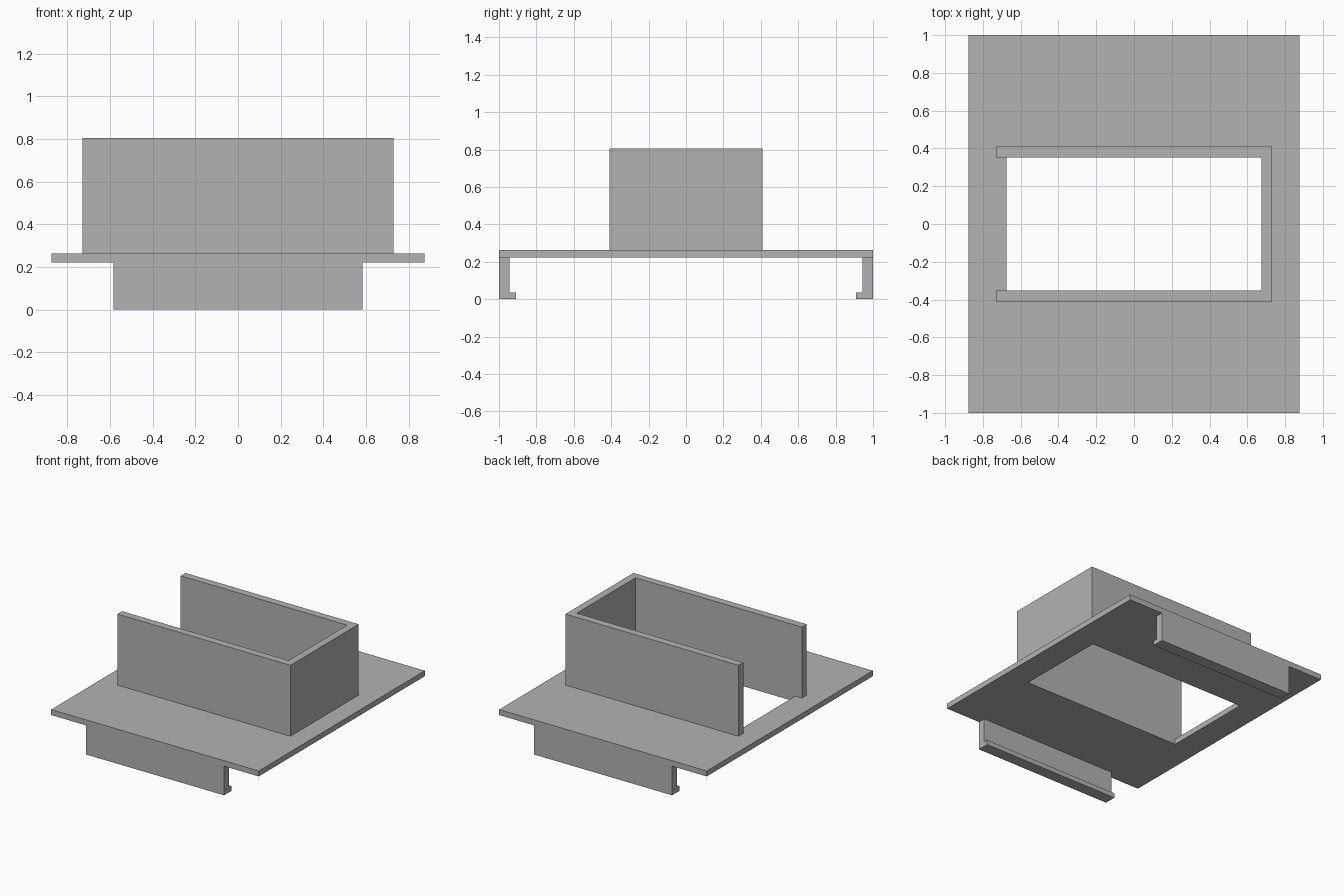
import bpy
import bmesh
from mathutils import Vector

cube = bpy.data.objects.get("Cube")
if cube:
    bpy.data.objects.remove(cube, do_unlink=True)

# Single plain grey material
GREY = (0.45, 0.45, 0.45, 1.0)
grey = bpy.data.materials.new("plain grey")
grey.use_nodes = True
grey.diffuse_color = GREY
grey.node_tree.nodes["Principled BSDF"].inputs["Base Color"].default_value = GREY

# Key dimensions
PLATE_X, PLATE_Y = 0.875, 1.0
PLATE_BOTTOM, PLATE_TOP = 0.222, 0.264
WALL_X, WALL_Y, WALL_TOP = 0.73, 0.41, 0.805
HOLE_X, HOLE_Y = 0.674, 0.353
CLIP_X = 0.583


def finish(name, bm):
    bmesh.ops.recalc_face_normals(bm, faces=bm.faces)
    mesh = bpy.data.meshes.new(name)
    bm.to_mesh(mesh)
    bm.free()
    mesh.materials.append(grey)
    obj = bpy.data.objects.new(name, mesh)
    bpy.context.collection.objects.link(obj)
    return obj


def extrude_profile(name, points, offset):
    """Extrude a closed flat outline along an offset vector."""
    bm = bmesh.new()
    face = bm.faces.new([bm.verts.new(p) for p in points])
    result = bmesh.ops.extrude_face_region(bm, geom=[face], use_keep_orig=True)
    moved = [g for g in result["geom"] if isinstance(g, bmesh.types.BMVert)]
    bmesh.ops.translate(bm, verts=moved, vec=Vector(offset))
    return finish(name, bm)


def rectangle(x, y, z):
    return [(-x, -y, z), (x, -y, z), (x, y, z), (-x, y, z)]


# Base plate: rectangular ring around the opening
bm = bmesh.new()
loops = [[bm.verts.new(p) for p in rectangle(x, y, z)]
         for x, y, z in ((PLATE_X, PLATE_Y, PLATE_TOP), (HOLE_X, HOLE_Y, PLATE_TOP),
                         (HOLE_X, HOLE_Y, PLATE_BOTTOM), (PLATE_X, PLATE_Y, PLATE_BOTTOM))]
for k, loop in enumerate(loops):
    following = loops[(k + 1) % 4]
    for i in range(4):
        j = (i + 1) % 4
        bm.faces.new((loop[i], loop[j], following[j], following[i]))
finish("base_plate", bm)

# Upright walls: three sides, open toward -x
half = [(-WALL_X, WALL_Y), (WALL_X, WALL_Y)]
inner = [(HOLE_X, HOLE_Y), (-WALL_X, HOLE_Y)]
outline = half + [(x, -y) for x, y in reversed(half)]
outline += [(x, -y) for x, y in reversed(inner)] + inner
extrude_profile("channel_walls", [(x, y, PLATE_TOP) for x, y in outline],
                (0, 0, WALL_TOP - PLATE_TOP))

# Hooked clips under the front and back edges
hook = [(1.0, PLATE_BOTTOM), (1.0, 0), (0.91, 0), (0.91, 0.036),
        (0.943, 0.036), (0.943, PLATE_BOTTOM)]
for name, side in (("front_clip", -1), ("back_clip", 1)):
    extrude_profile(name, [(-CLIP_X, side * y, z) for y, z in hook], (2 * CLIP_X, 0, 0))
